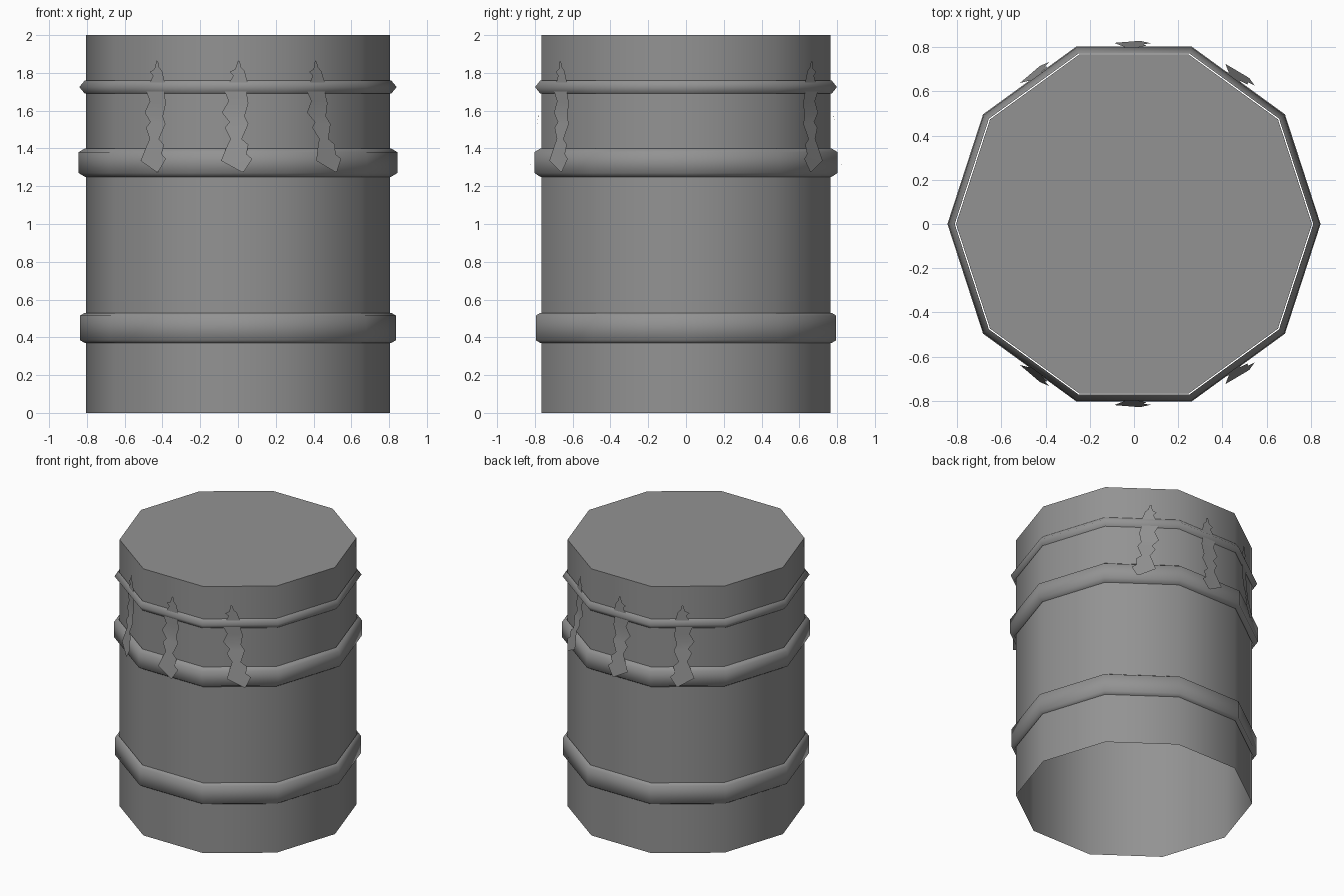
import bpy
from math import sin, cos, pi, radians

if "Cube" in bpy.data.objects:
    bpy.data.objects.remove(bpy.data.objects["Cube"])

SIDES = 10

# Dark grey finish shared by every part
grey = bpy.data.materials.new("dark_grey")
grey.diffuse_color = (0.29, 0.29, 0.29, 1)
grey.use_nodes = True
grey.node_tree.nodes["Principled BSDF"].inputs["Base Color"].default_value = grey.diffuse_color


def make_object(name, verts, faces, smooth):
    mesh = bpy.data.meshes.new(name)
    mesh.from_pydata(verts, [], faces)
    mesh.materials.append(grey)
    mesh.update()
    obj = bpy.data.objects.new(name, mesh)
    bpy.context.collection.objects.link(obj)
    bpy.ops.object.select_all(action='DESELECT')
    obj.select_set(True)
    bpy.context.view_layer.objects.active = obj
    bpy.ops.object.shade_smooth_by_angle(angle=radians(smooth))
    return obj


def lathe(name, profile, cap_top=False, smooth=60):
    """Sweep (radius, z) points, listed bottom to top, round ten sides."""
    verts = [(r * cos(2 * pi * i / SIDES), r * sin(2 * pi * i / SIDES), z)
             for r, z in profile for i in range(SIDES)]
    faces = []
    for k in range(len(profile) - 1):
        for i in range(SIDES):
            j = (i + 1) % SIDES
            a, b = k * SIDES, (k + 1) * SIDES
            faces.append((a + i, a + j, b + j, b + i))
    if cap_top:
        faces.append(tuple(range((len(profile) - 1) * SIDES, len(profile) * SIDES)))
    return make_object(name, verts, faces, smooth)


# Barrel body: closed top, open underneath
lathe("barrel_body", [(0.805, 0), (0.805, 2)], cap_top=True)

# Hoops: open strips sitting just clear of the body
lathe("rope_hoop", [(0.811, 1.69), (0.84, 1.725), (0.811, 1.76)], smooth=120)
lathe("upper_hoop", [(0.811, 1.25), (0.844, 1.27), (0.844, 1.38), (0.811, 1.40)], smooth=80)
lathe("lower_hoop", [(0.811, 0.37), (0.836, 0.385), (0.836, 0.515), (0.811, 0.53)], smooth=80)

# Ragged paper strip outline: left u, left z, right u, right z
STRIP = [
    (0.00, 1.865, 0.01, 1.86), (-0.015, 1.82, 0.015, 1.83),
    (-0.045, 1.805, 0.035, 1.81), (-0.025, 1.785, 0.04, 1.79),
    (-0.045, 1.75, 0.05, 1.75), (-0.07, 1.70, 0.045, 1.70),
    (-0.05, 1.65, 0.055, 1.64), (-0.085, 1.59, 0.035, 1.57),
    (-0.045, 1.54, 0.055, 1.53), (-0.07, 1.51, 0.02, 1.45),
    (-0.04, 1.45, 0.055, 1.42), (-0.055, 1.42, 0.045, 1.37),
    (-0.09, 1.335, 0.075, 1.345), (0.02, 1.275, 0.03, 1.275),
]


def strip(name, azimuth, shift, lean, bow, mirror):
    """Hang a strip on one side; it bends outward over the upper hoop."""
    a = radians(azimuth)

    def place(u, z):
        u += shift + lean * (1.86 - z) / 0.58
        w = 0.78 + bow * min(1, max(0, (1.58 - z) / 0.30))
        x, y = w * cos(a) - u * sin(a), w * sin(a) + u * cos(a)
        return (x, y * mirror, z)

    verts = []
    for ul, zl, ur, zr in STRIP:
        verts += [place(ul, zl), place(ur, zr)]
    faces = [(2 * i, 2 * i + 2, 2 * i + 3, 2 * i + 1) for i in range(len(STRIP) - 1)]
    if mirror < 0:
        faces = [f[::-1] for f in faces]
    make_object(name, verts, faces, 60)


# Three strips at the front, mirrored to the back
for end, mirror in (("front", 1), ("back", -1)):
    strip(end + "_left_strip", -126, 0.034, 0.015, 0.048, mirror)
    strip(end + "_middle_strip", -90, 0.0, 0.0, 0.048, mirror)
    strip(end + "_right_strip", -54, -0.062, 0.068, 0.06, mirror)
